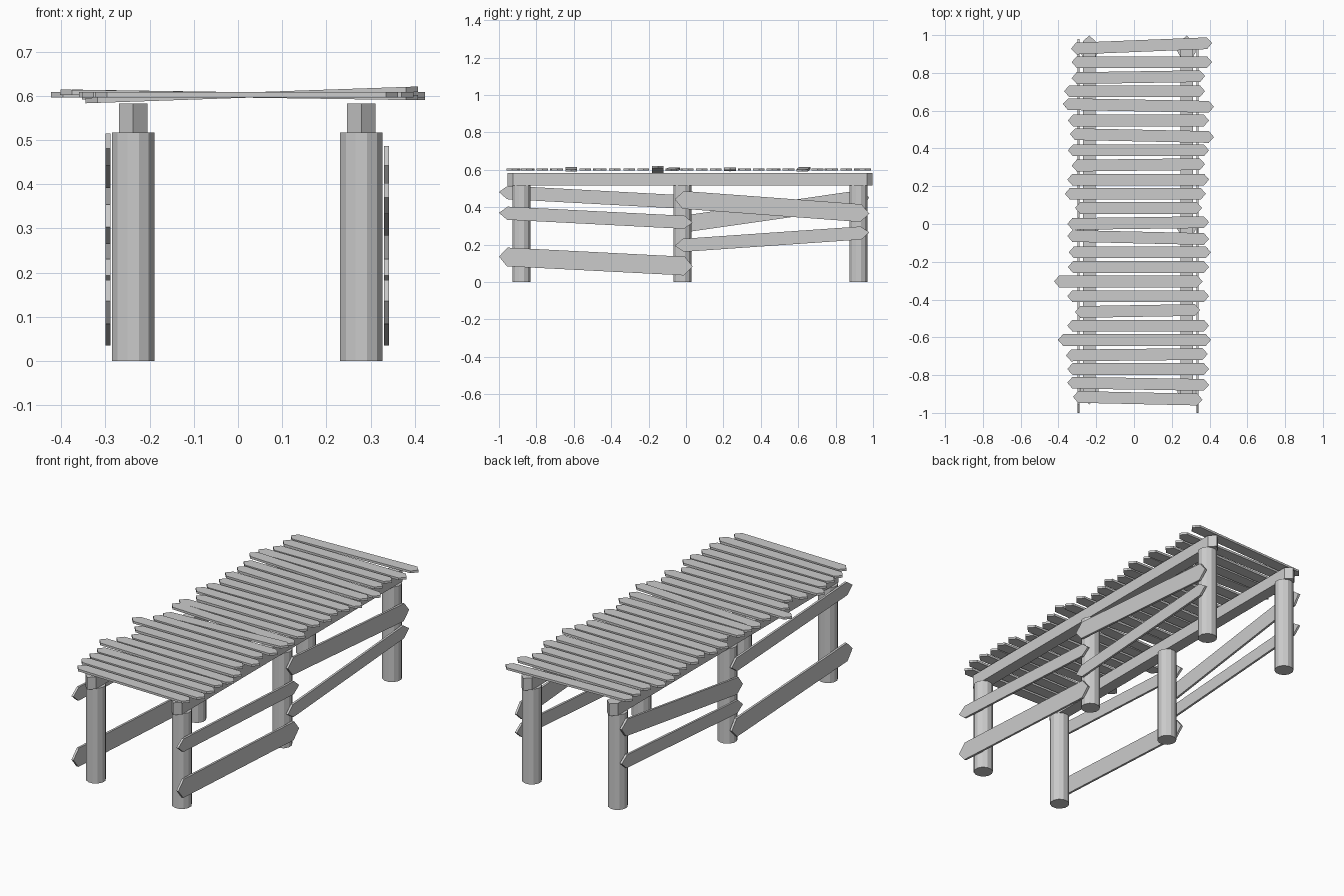
import bpy, bmesh, math
from mathutils import Vector


def board(name, a, b, side, width, thick, tip):
    """Board from tip a to tip b with pointed ends; side = width direction."""
    a, b = Vector(a), Vector(b)
    d = (b - a).normalized()
    n = d.cross(Vector(side)).normalized()
    w = n.cross(d) * width / 2
    outline = [a, a + d * tip + w, b - d * tip + w, b, b - d * tip - w, a + d * tip - w]
    bm = bmesh.new()
    face = bm.faces.new([bm.verts.new(p - n * thick / 2) for p in outline])
    ext = bmesh.ops.extrude_face_region(bm, geom=[face])
    verts = [v for v in ext["geom"] if isinstance(v, bmesh.types.BMVert)]
    bmesh.ops.translate(bm, verts=verts, vec=n * thick)
    bmesh.ops.recalc_face_normals(bm, faces=bm.faces)
    mesh = bpy.data.meshes.new(name)
    bm.to_mesh(mesh)
    bm.free()
    ob = bpy.data.objects.new(name, mesh)
    bpy.context.collection.objects.link(ob)


# posts and the long beams resting on them
for label, x in (("left", -0.237), ("right", 0.279)):
    for y in (-0.88, -0.018, 0.923):
        bpy.ops.mesh.primitive_cylinder_add(vertices=12, radius=0.0495, depth=0.517,
                                            location=(x, y, 0.2585),
                                            rotation=(0, 0, math.radians(15)))
        bpy.context.object.name = label + "_post"
    board(label + "_beam", (x, -0.955, 0.549), (x, 0.998, 0.549), (1, 0, 0), 0.065, 0.066, 0.03)

# side rails: x, start z, end z, width, in front or back half
FRONT, BACK = (-1.0, 0.036), (-0.06, 0.98)
R, L = 0.336, -0.294
for x, (y0, y1), z0, z1, w in (
        (R, FRONT, 0.136, 0.083, 0.1), (R, FRONT, 0.37, 0.317, 0.07),
        (R, BACK, 0.442, 0.365, 0.095), (R, BACK, 0.193, 0.265, 0.07),
        (L, FRONT, 0.136, 0.083, 0.1), (L, FRONT, 0.481, 0.425, 0.072),
        (L, BACK, 0.303, 0.452, 0.09), (L, BACK, 0.193, 0.265, 0.07)):
    board("side_rail", (x, y0, z0), (x, y1, z1), (0, 0, 1), w, 0.012, 0.045)

# deck planks: left x, right x, left y, right y, tilt at each end
planks = [
    (-.333, .413, .928, .958, 0), (-.33, .413, .857, .857, 0), (-.33, .376, .772, .783, 0),
    (-.37, .376, .703, .703, 0), (-.376, .423, .635, .62, -.006), (-.35, .397, .548, .548, 0),
    (-.339, .423, .476, .46, 0), (-.35, .397, .39, .39, 0), (-.33, .376, .309, .317, 0),
    (-.353, .397, .235, .235, .004), (-.366, .38, .16, .16, 0), (-.312, .36, .085, .085, 0),
    (-.353, .397, .0, .01, 0), (-.353, .397, -.063, -.08, -.003), (-.345, .407, -.15, -.15, .013),
    (-.35, .397, -.228, -.228, 0), (-.423, .363, -.304, -.304, 0), (-.353, .397, -.382, -.382, 0),
    (-.312, .35, -.466, -.455, 0), (-.353, .397, -.538, -.538, 0), (-.402, .407, -.614, -.614, -.006),
]
for x0, x1, y0, y1, t in planks + [
        (-.36, .39, -.696, -.688, 0), (-.353, .397, -.768, -.768, 0),
        (-.353, .397, -.84, -.852, 0), (-.323, .362, -.915, -.93, 0)]:
    board("deck_plank", (x0, y0, 0.602 - t), (x1, y1, 0.602 + t), (0, 1, 0), 0.062, 0.012, 0.027)
